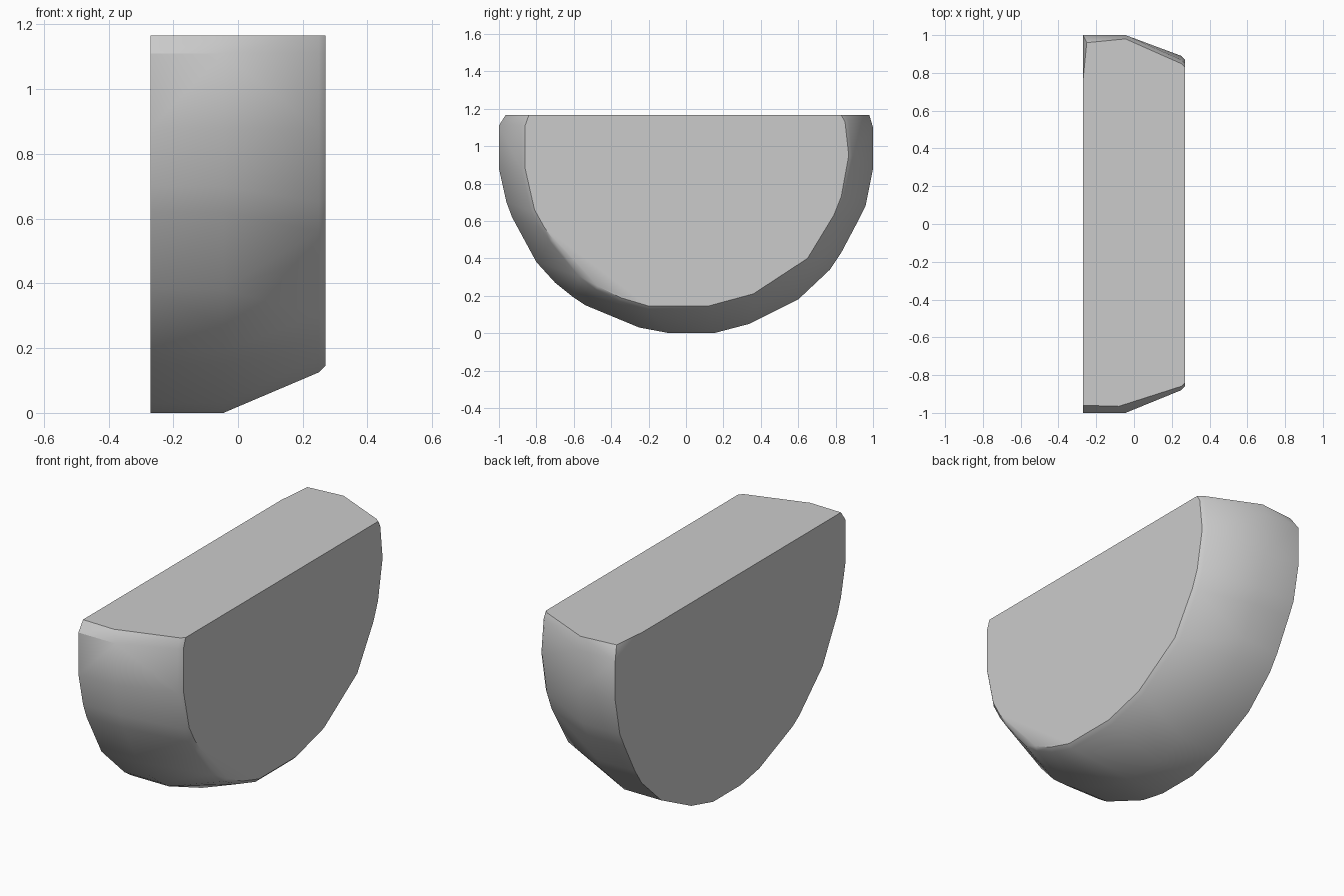
import bpy
import bmesh
from math import radians

cube = bpy.data.objects.get("Cube")
if cube:
    bpy.data.objects.remove(cube, do_unlink=True)

grey = bpy.data.materials.new("plain_grey")
grey.use_nodes = True
colour = (0.6, 0.6, 0.6, 1)
grey.diffuse_color = colour
grey.node_tree.nodes["Principled BSDF"].inputs["Base Color"].default_value = colour

TOP = 1.166
HALF = 0.27

# Wide half-round section, as (y, z)
wide = [(-1, 1.11), (-1, .88), (-.96, .7), (-.93, .62), (-.8, .38),
        (-.7, .27), (-.6, .19), (-.54, .15), (-.25, .03), (-.09, 0),
        (.15, 0), (.34, .05), (.6, .18), (.77, .34), (.83, .43),
        (.92, .6), (.96, .68), (1, .88), (1, 1.1)]

# Narrow end section
narrow = [(-.84, TOP), (-.86, 1.11), (-.86, .88), (-.81, .66), (-.76, .57),
          (-.71, .5), (-.47, .25), (-.35, .19), (-.2, .145), (.12, .145),
          (.36, .21), (.65, .4), (.79, .63), (.83, .73), (.87, .95),
          (.85, 1.13), (.83, TOP)]


def ring(bm, x, section, scale=1.0):
    """Place a section at x, scaled about the middle of the round."""
    for y, z in section:
        bm.verts.new((x, y * scale, min(TOP, 1 + (z - 1) * scale)))


bm = bmesh.new()
ring(bm, -HALF, [p for p in wide if p != (-.7, .27)])
ring(bm, -0.045, wide)
ring(bm, 0.25, narrow + [(-.56, .32)], 1.023)
ring(bm, HALF, narrow)

# Corners of the flat top
for x, y in [(-HALF, -.96), (-.08, -.965), (-HALF, .76), (-.25, .96), (-.045, .98)]:
    bm.verts.new((x, y, TOP))

# Wrap the sections into one solid and merge its flat areas
hull = bmesh.ops.convex_hull(bm, input=bm.verts)
loose = [v for v in bm.verts if not v.link_faces]
bmesh.ops.delete(bm, geom=loose, context='VERTS')
bmesh.ops.dissolve_limit(bm, angle_limit=radians(1), verts=bm.verts, edges=bm.edges)
bmesh.ops.recalc_face_normals(bm, faces=bm.faces)

mesh = bpy.data.meshes.new("half_round_block")
bm.to_mesh(mesh)
bm.free()
mesh.materials.append(grey)
block = bpy.data.objects.new("half_round_block", mesh)
bpy.context.collection.objects.link(block)

bpy.ops.object.select_all(action='DESELECT')
block.select_set(True)
bpy.context.view_layer.objects.active = block
bpy.ops.object.shade_smooth_by_angle(angle=radians(30))
